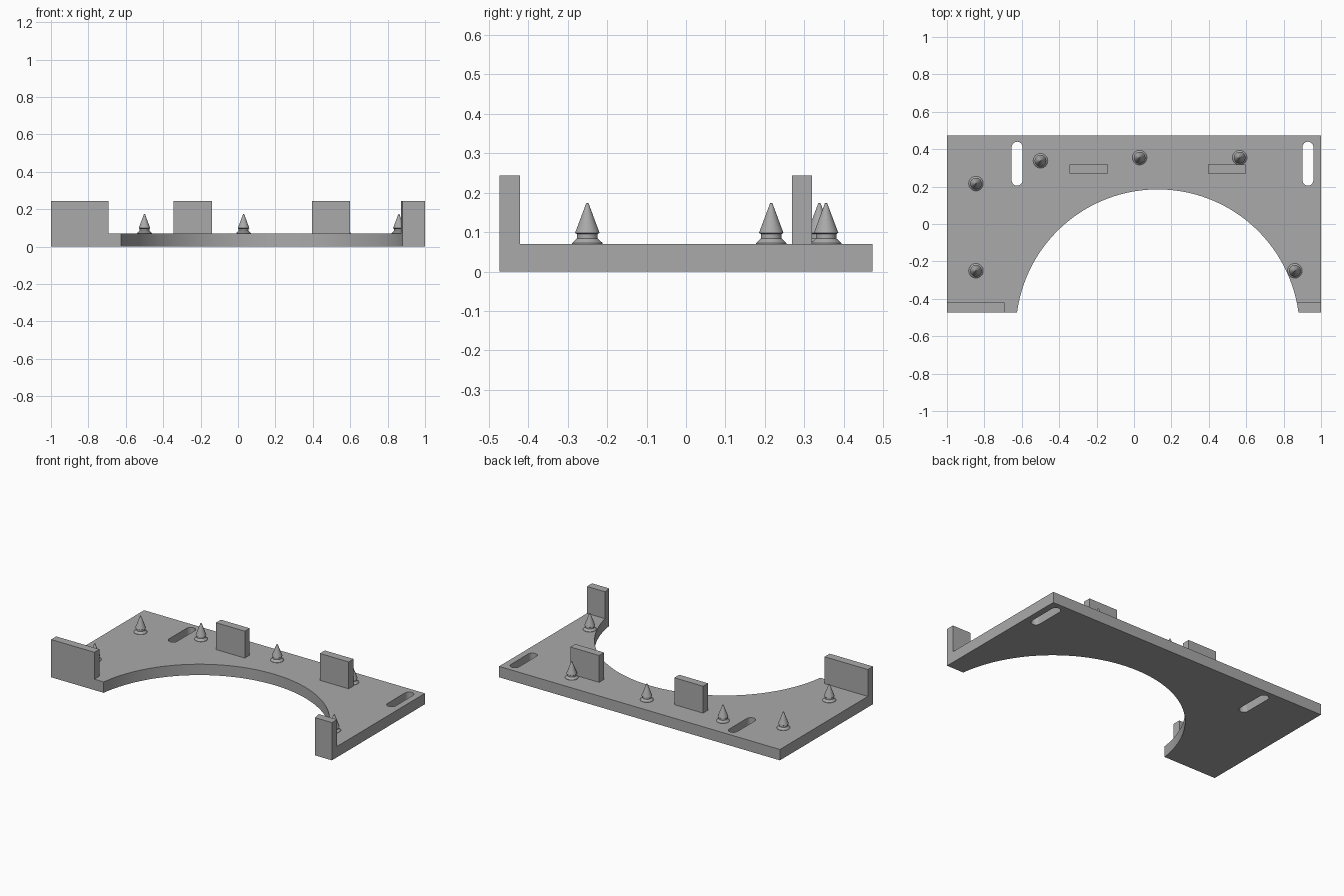
import bpy, bmesh
from math import sin, cos, pi, asin, sqrt

cube = bpy.data.objects.get("Cube")
if cube:
    bpy.data.objects.remove(cube)

grey = bpy.data.materials.new("plain_grey")
grey.use_nodes = True
COLOUR = (0.4, 0.4, 0.4, 1)
grey.diffuse_color = COLOUR
grey.node_tree.nodes["Principled BSDF"].inputs["Base Color"].default_value = COLOUR

FRONT, BACK, THICK, WALL_TOP = -0.473, 0.473, 0.07, 0.243
WALL_IN = -0.421
ARC_X, ARC_Y, ARC_R = 0.127, -0.574, 0.759


def finish(name, bm):
    """Turn a bmesh into a shaded, coloured object."""
    bmesh.ops.remove_doubles(bm, verts=bm.verts, dist=1e-5)
    bmesh.ops.recalc_face_normals(bm, faces=bm.faces)
    mesh = bpy.data.meshes.new(name)
    bm.to_mesh(mesh)
    bm.free()
    mesh.materials.append(grey)
    obj = bpy.data.objects.new(name, mesh)
    bpy.context.collection.objects.link(obj)
    bpy.ops.object.select_all(action='DESELECT')
    obj.select_set(True)
    bpy.context.view_layer.objects.active = obj
    bpy.ops.object.shade_smooth_by_angle(angle=pi / 6)
    return obj


def prism(name, outlines, z0, z1):
    """Extrude a flat outline, with any further outlines as holes."""
    curve = bpy.data.curves.new(name + "_outline", 'CURVE')
    curve.dimensions, curve.fill_mode = '2D', 'BOTH'
    curve.extrude = (z1 - z0) / 2
    for pts in outlines:
        spline = curve.splines.new('POLY')
        spline.points.add(len(pts) - 1)
        for p, (x, y) in zip(spline.points, pts):
            p.co = (x, y, 0, 1)
        spline.use_cyclic_u = True
    helper = bpy.data.objects.new(name + "_outline", curve)
    bpy.context.collection.objects.link(helper)
    bpy.context.view_layer.update()
    mesh = bpy.data.meshes.new_from_object(
        helper.evaluated_get(bpy.context.evaluated_depsgraph_get()))
    bm = bmesh.new()
    bm.from_mesh(mesh)
    bmesh.ops.translate(bm, verts=bm.verts, vec=(0, 0, (z0 + z1) / 2))
    bpy.data.objects.remove(helper)
    bpy.data.curves.remove(curve)
    bpy.data.meshes.remove(mesh)
    return finish(name, bm)


def rect(x0, x1, y0, y1):
    return [(x0, y0), (x1, y0), (x1, y1), (x0, y1)]


def arc(a0, a1, n):
    angles = [a0 + (a1 - a0) * i / n for i in range(n + 1)]
    return [(ARC_X + ARC_R * cos(a), ARC_Y + ARC_R * sin(a)) for a in angles]


def slot(x, y0, y1, r, n=12):
    top = [(x + r * cos(pi * i / n), y1 - r + r * sin(pi * i / n)) for i in range(n + 1)]
    low = [(x - r * cos(pi * i / n), y0 + r - r * sin(pi * i / n)) for i in range(n + 1)]
    return top + low


# Base plate with the large arch and two slots
low_angle = asin((FRONT - ARC_Y) / ARC_R)
outline = [(1, FRONT), (1, BACK), (-1, BACK), (-1, FRONT)]
outline += arc(pi - low_angle, low_angle, 72)
prism("base_plate", [outline, slot(-0.625, 0.205, 0.44, 0.029),
                     slot(0.93, 0.205, 0.44, 0.029)], 0, THICK)

# Front walls, the left one trimmed by the arch
prism("front_wall_right", [rect(-1, -0.692, FRONT, WALL_IN)], THICK, WALL_TOP)
in_angle = asin((WALL_IN - ARC_Y) / ARC_R)
prism("front_wall_left", [[(1, FRONT), (1, WALL_IN)] + arc(in_angle, low_angle, 4)],
      THICK, WALL_TOP)

# Upright tabs near the back
for name, x in (("back_tab_right", -0.345), ("back_tab_left", 0.395)):
    prism(name, [rect(x, x + 0.205, 0.269, 0.319)], THICK, WALL_TOP)

# Snap pins: flared foot, neck and pointed head (radius, height)
PIN = [(0.039, 0), (0.039, 0.002), (0.026, 0.014), (0.026, 0.025),
       (0.031, 0.028), (0.003, 0.103), (0, 0.104)]
SPOTS = [(-0.845, 0.216), (-0.845, -0.25), (-0.5, 0.338),
         (0.03, 0.355), (0.565, 0.355), (0.86, -0.25)]
for i, (px, py) in enumerate(SPOTS):
    bm = bmesh.new()
    verts = [bm.verts.new((r, 0, z)) for r, z in PIN]
    edges = [bm.edges.new(pair) for pair in zip(verts, verts[1:])]
    bmesh.ops.spin(bm, geom=verts + edges, cent=(0, 0, 0), axis=(0, 0, 1),
                   angle=2 * pi, steps=32)
    bmesh.ops.translate(bm, verts=bm.verts, vec=(px, py, THICK))
    finish(f"snap_pin_{i + 1}", bm)
